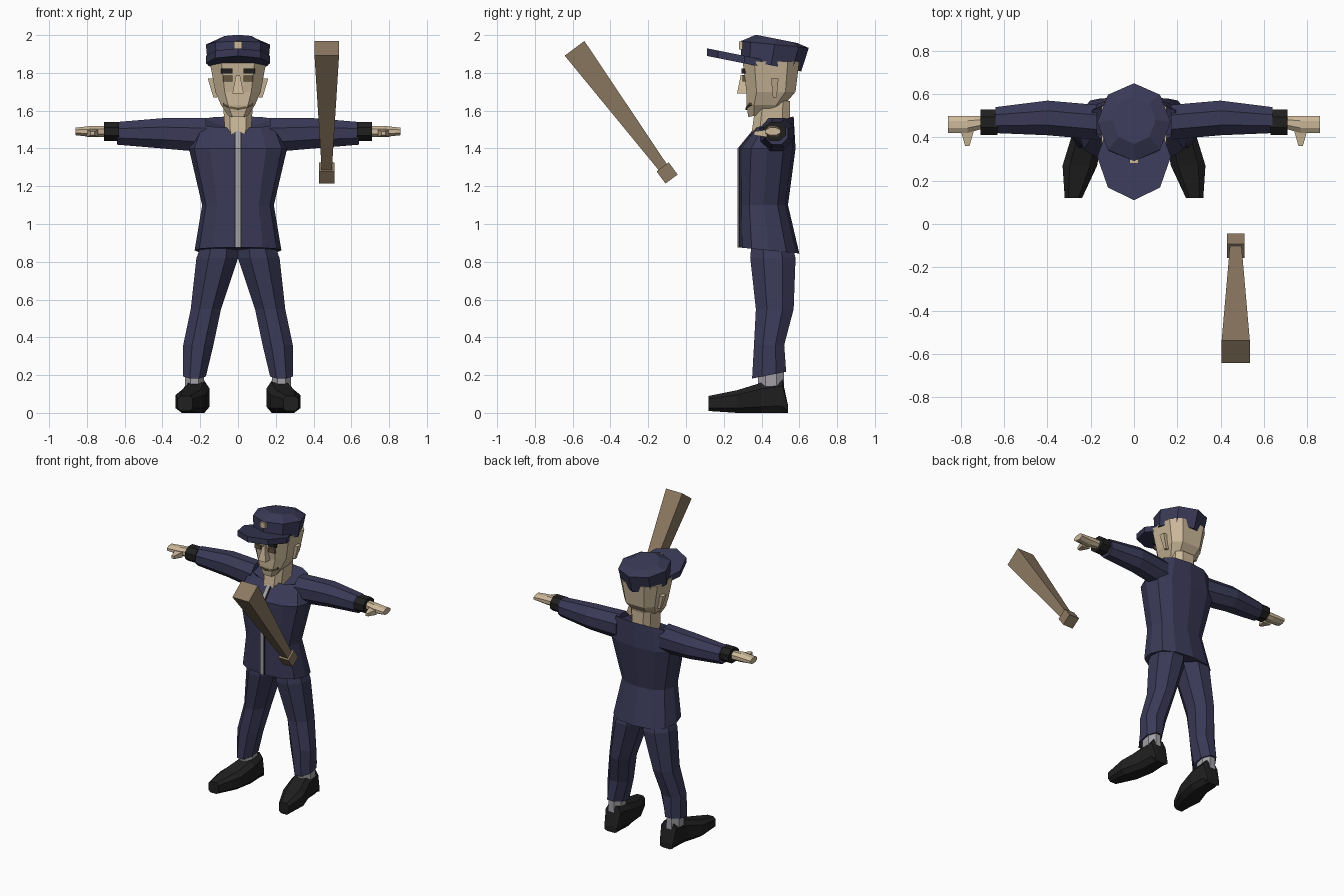
import bpy
import bmesh
from math import sin, cos, tau, copysign
from mathutils import Vector

default_cube = bpy.data.objects.get("Cube")
if default_cube:
    bpy.data.objects.remove(default_cube, do_unlink=True)


def material(name, *rgb):
    mat = bpy.data.materials.new(name)
    mat.use_nodes = True
    mat.diffuse_color = (*rgb, 1)
    shader = next(node for node in mat.node_tree.nodes if node.type == 'BSDF_PRINCIPLED')
    shader.inputs["Base Color"].default_value = (*rgb, 1)
    return mat


NAVY = material("navy cloth", .042, .041, .095)
BLACK = material("black leather", .014, .014, .014)
SKIN = material("skin", .6, .48, .32)
GREY = material("grey metal", .36, .35, .38)
WOOD = material("wood", .26, .19, .12)
BROWN = material("dark brown", .13, .09, .05)


def polygon(sides, turn=.5, power=1):
    """Regular outline fitted to a unit square; a low power makes it squarer."""
    points = []
    for i in range(sides):
        angle = tau * (i + turn) / sides
        points.append([copysign(abs(c) ** power, c) for c in (cos(angle), sin(angle))])
    reach = max(max(point) for point in points)
    return [(u / reach, v / reach) for u, v in points]


SQUARE = polygon(4)
OCTAGON = polygon(8)
SOFT_SQUARE = polygon(8, power=.6)
POINTED = polygon(8, turn=0)
BODY = polygon(12, turn=0, power=.8)
ACROSS = {'x': (1, 2), 'y': (0, 2), 'z': (0, 1)}


def loft(name, section, rings, mat, axis='z', side=1):
    """Skin a section over rings of x, y, z, two half sizes and optional slope."""
    bm = bmesh.new()
    loops = []
    for x, y, z, half_u, half_v, *slope in rings:
        loop = []
        for u, v in section:
            point = Vector((x, y, z))
            first, second = ACROSS[axis]
            point[first] += u * half_u
            point[second] += v * half_v
            if slope:
                point.z += slope[0] * v * half_v
            point.x *= side
            loop.append(bm.verts.new(point))
        loops.append(loop)
    for lower, upper in zip(loops, loops[1:]):
        for i in range(len(section)):
            bm.faces.new((lower[i - 1], lower[i], upper[i], upper[i - 1]))
    bm.faces.new(loops[0])
    bm.faces.new(loops[-1])
    bmesh.ops.recalc_face_normals(bm, faces=bm.faces)
    mesh = bpy.data.meshes.new(name)
    bm.to_mesh(mesh)
    bm.free()
    mesh.materials.append(mat)
    part = bpy.data.objects.new(name, mesh)
    bpy.context.collection.objects.link(part)
    return part


def block(name, centre, half_size, mat, side=1):
    x, y, z = centre
    half_x, half_y, half_z = half_size
    rings = [(x, y, z + end * half_z, half_x, half_y) for end in (-1, 1)]
    return loft(name, SQUARE, rings, mat, side=side)


# Jacket with a flared hem, sloping shoulders and a dipped collar
jacket_rings = [
    (0, .44, .86, .23, .16, -.1),
    (0, .41, 1.1, .19, .13, 0),
    (0, .43, 1.4, .26, .15, 0),
    (0, .47, 1.54, .21, .1, .3),
    (0, .46, 1.5, .09, .09, .4)]
loft("jacket", BODY, jacket_rings, NAVY)

# Zip and its dark backing, following the jacket front
for name, width, lift, mat in (("zip", .012, .007, GREY), ("zip_backing", .018, .003, BLACK)):
    strip = [(0, y - depth, z - slope * depth, width, lift)
             for x, y, z, half, depth, slope in jacket_rings[:-1]]
    loft(name, SQUARE, strip, mat)

# Neck, head and nose
loft("neck", SOFT_SQUARE, [
    (0, .44, 1.42, .04, .1), (0, .45, 1.5, .07, .1), (0, .46, 1.65, .08, .09)], SKIN)
loft("head", SOFT_SQUARE, [
    (0, .4, 1.58, .05, .07, .2), (0, .42, 1.63, .09, .1),
    (0, .45, 1.7, .12, .13), (0, .45, 1.86, .15, .15)], SKIN)
loft("nose", SQUARE, [(0, .32, 1.69, .03, .05), (0, .32, 1.79, .01, .03)], SKIN)

# Smile wrapped around the jaw
smile = []
for step in range(-2, 3):
    x = step / 25
    smile.append((x, .335 + 3 * x * x, 1.61 + 4 * x * x, .02, .006))
loft("mouth", SQUARE, smile, BROWN, 'x')

# Cap tilted up towards the front, with brim and badge
loft("cap_crown", POINTED, [
    (0, .45, 1.84, .16, .16, -.2), (0, .47, 1.95, .17, .18, -.1),
    (0, .48, 1.98, .1, .11, -.2)], NAVY)
loft("cap_brim", POINTED, [(0, .31, z, .17, .2, -.2) for z in (1.85, 1.89)], NAVY)
block("cap_badge", (0, .3, 1.945), (.02, .02, .02), SKIN)

for side, label in ((1, "left_"), (-1, "right_")):
    # Face details
    block(label + "eyebrow", (.06, .31, 1.81), (.03, .015, .012), BLACK, side)
    block(label + "eye", (.055, .315, 1.77), (.025, .015, .015), BROWN, side)
    loft(label + "ear", SQUARE, [
        (.12, .47, 1.67, .01, .01), (.14, .47, 1.77, .02, .02)], SKIN, side=side)

    # Sleeve, cuff, hand and thumb
    loft(label + "sleeve", OCTAGON, [
        (.17, .47, 1.47, .08, .09), (.4, .49, 1.48, .08, .08),
        (.64, .48, 1.48, .06, .06)], NAVY, 'x', side)
    loft(label + "cuff", OCTAGON, [
        (x, .47, 1.49, .06, .05) for x in (.63, .71)], BLACK, 'x', side)
    loft(label + "hand", OCTAGON, [
        (.7, .47, 1.49, .03, .03), (.77, .46, 1.49, .04, .03),
        (.86, .46, 1.49, .04, .02)], SKIN, 'x', side)
    loft(label + "thumb", SQUARE, [
        (.77, .43, 1.48, .03, .02), (.77, .36, 1.48, .01, .01)], SKIN, 'y', side)

    # Trouser leg, sock and turned-out shoe
    loft(label + "trouser_leg", OCTAGON, [
        (.09, .45, .93, .09, .1), (.11, .46, .82, .11, .12), (.17, .47, .55, .08, .1),
        (.21, .44, .36, .08, .08), (.23, .44, .2, .06, .09, .2)], NAVY, side=side)
    loft(label + "sock", OCTAGON, [
        (.23, .45, z, .05, .07) for z in (.13, .23)], GREY, side=side)
    loft(label + "shoe", SOFT_SQUARE, [
        (.22, .54, .02, .05, .02), (.22, .51, .09, .06, .09), (.22, .4, .08, .07, .08),
        (.25, .27, .06, .08, .06), (.28, .12, .05, .04, .04)], BLACK, 'y', side)

# Floating wooden bat: square knob and tapered shaft, leaning forward
knob = Vector((.47, -.1, 1.27))
reach = Vector((.47, -.59, 1.93)) - knob
for name, ends in (("bat_knob", ((-.04, .04), (.04, .04))),
                   ("bat_shaft", ((0, .025), (reach.length, .065)))):
    bat = loft(name, SQUARE, [(0, 0, z, half, half) for z, half in ends], WOOD)
    bat.location = knob
    bat.rotation_mode = 'QUATERNION'
    bat.rotation_quaternion = Vector((0, 0, 1)).rotation_difference(reach)
